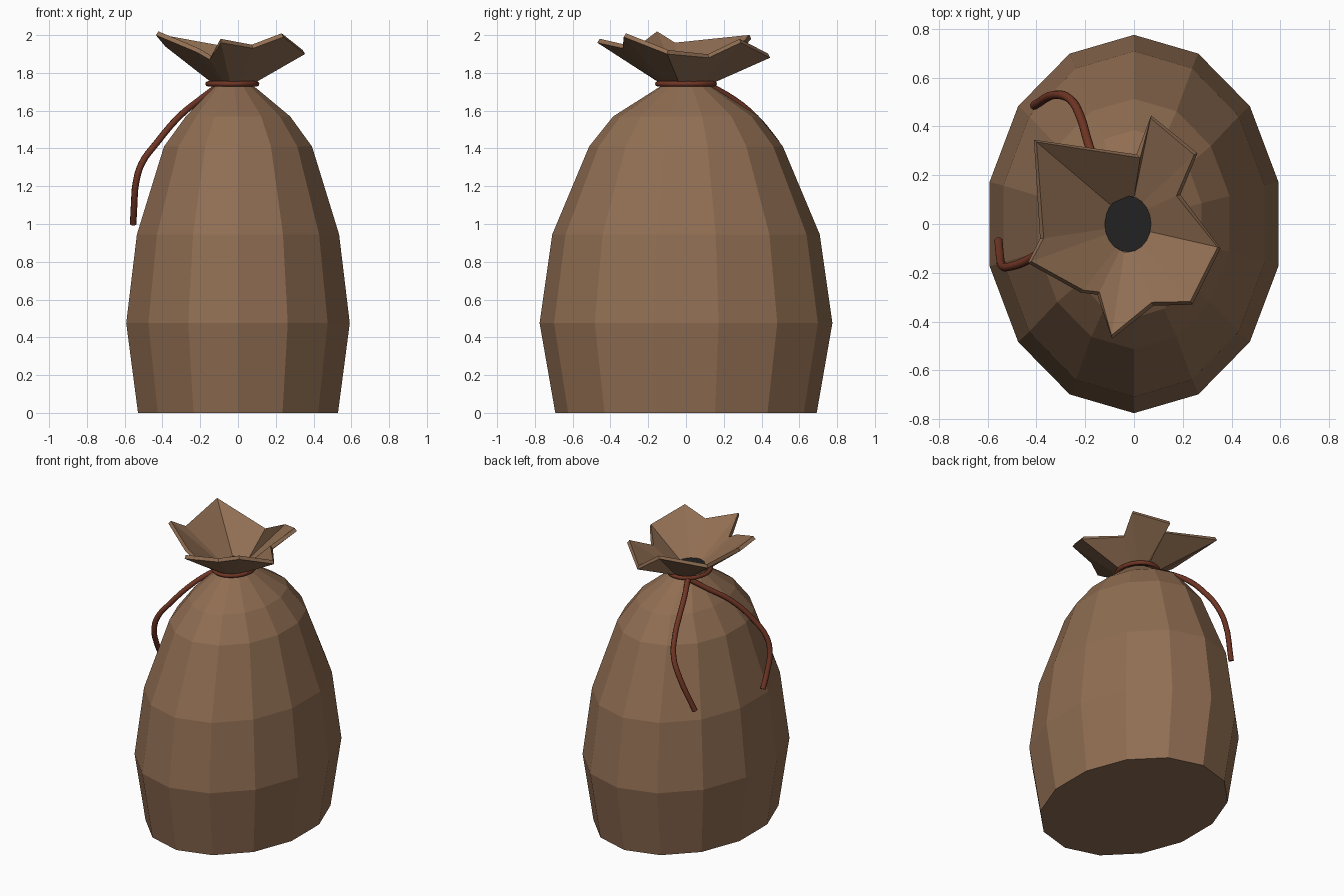
import bpy, bmesh, math

if "Cube" in bpy.data.objects:
    bpy.data.objects.remove(bpy.data.objects["Cube"])


def material(name, rgb):
    m = bpy.data.materials.new(name)
    m.diffuse_color = (*rgb, 1)
    m.use_nodes = True
    m.node_tree.nodes["Principled BSDF"].inputs["Base Color"].default_value = m.diffuse_color
    return m


cloth = material("brown_cloth", (0.28, 0.155, 0.085))
leather = material("red_brown_cord", (0.16, 0.036, 0.018))
dark = material("dark_inside", (0.016, 0.016, 0.016))


def add_mesh(name, verts, faces, mat):
    me = bpy.data.meshes.new(name)
    me.from_pydata(verts, [], faces)
    me.materials.append(mat)
    ob = bpy.data.objects.new(name, me)
    bpy.context.collection.objects.link(ob)
    return ob


def ring(cx, rx, ry, z, n):
    return [(cx + rx * math.sin(2 * math.pi * i / n),
             ry * math.cos(2 * math.pi * i / n), z) for i in range(n)]


def bridge(a, b, n):
    return [(a + i, b + i, b + (i + 1) % n, a + (i + 1) % n) for i in range(n)]


# Sack body: stacked 14-sided oval rings (centre x, half width, half depth, height)
N = 14
profile = [(0, .543, .692, 0), (0, .607, .775, .475), (0, .549, .708, .945),
           (0, .402, .513, 1.41), (0, .283, .385, 1.57), (-.02, .10, .125, 1.735)]
verts, faces = [], []
for row in profile:
    verts += ring(*row, N)
for k in range(len(profile) - 1):
    faces += bridge(k * N, (k + 1) * N, N)
faces += [tuple(range(N)), tuple(reversed(range(len(verts) - N, len(verts))))]
add_mesh("sack_body", verts, faces, cloth)

# Flared ruffle above the tie, pointed rim listed clockwise from the back left
rim = [(-.41, .345, 1.98), (.01, .285, 1.91), (.07, .445, 1.88), (.26, .29, 1.96),
       (.19, .12, 1.88), (.355, -.10, 1.90), (.24, -.33, 1.99), (.08, -.335, 1.93),
       (-.09, -.47, 1.96), (-.15, -.29, 1.87), (-.22, -.28, 1.91),
       (-.435, -.16, 2.0), (-.385, -.06, 1.94)]
base = []
for x, y, z in rim:
    a = math.atan2(y, x + .025)
    base.append((-.025 + .105 * math.cos(a), .13 * math.sin(a), 1.74))
ruffle = add_mesh("ruffle", base + rim, bridge(0, len(rim), len(rim)), cloth)
mod = ruffle.modifiers.new("thickness", 'SOLIDIFY')
mod.thickness = .025
mod.offset = -1

# Dark opening
add_mesh("opening", ring(-.025, .095, .115, 1.768, 20),
         [tuple(reversed(range(20)))], dark)


# Cord: tie around the neck and two loose ends hanging at the back left
def cord(name, pts, radius, closed=False):
    cu = bpy.data.curves.new(name, 'CURVE')
    cu.dimensions = '3D'
    cu.bevel_depth = radius
    cu.bevel_resolution = 2
    cu.resolution_u = 4
    cu.use_fill_caps = True
    sp = cu.splines.new('BEZIER')
    sp.bezier_points.add(len(pts) - 1)
    for bp, p in zip(sp.bezier_points, pts):
        bp.co = p
        bp.handle_left_type = bp.handle_right_type = 'AUTO'
    sp.use_cyclic_u = closed
    cu.materials.append(leather)
    ob = bpy.data.objects.new(name, cu)
    bpy.context.collection.objects.link(ob)


cord("neck_tie", ring(-.03, .128, .15, 1.742, 10), .014, True)
cord("cord_end_back", [(-.10, .12, 1.735), (-.16, .25, 1.66), (-.19, .34, 1.59),
                       (-.22, .44, 1.48), (-.26, .51, 1.37), (-.32, .53, 1.25),
                       (-.41, .485, 1.02)], .018)
cord("cord_end_left", [(-.10, .12, 1.735), (-.20, .04, 1.66), (-.31, -.06, 1.57),
                       (-.43, -.145, 1.43), (-.51, -.175, 1.32), (-.54, -.17, 1.22),
                       (-.55, -.125, 1.10), (-.555, -.07, 1.0)], .018)
